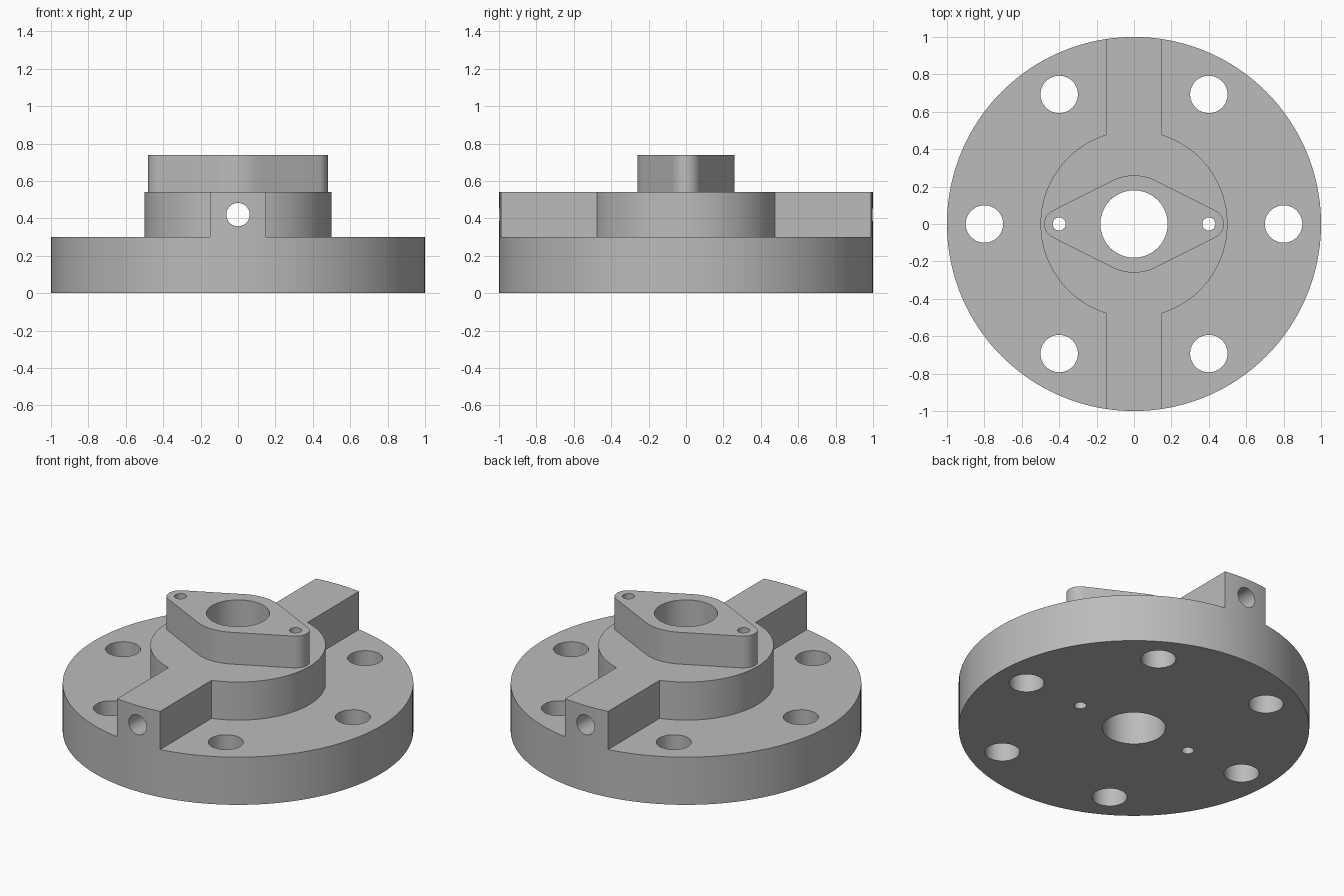
import bpy
import bmesh
from math import acos, cos, sin, pi, radians
from mathutils import Matrix

if "Cube" in bpy.data.objects:
    bpy.data.objects.remove(bpy.data.objects["Cube"], do_unlink=True)

grey = bpy.data.materials.new("machined grey")
grey.use_nodes = True
grey.diffuse_color = (0.5, 0.5, 0.5, 1)
grey.node_tree.nodes["Principled BSDF"].inputs["Base Color"].default_value = (0.5, 0.5, 0.5, 1)


def arc(radius, start, end, steps, cx=0.0):
    """Points on an arc in the xy plane, both ends included."""
    angles = [start + (end - start) * i / steps for i in range(steps + 1)]
    return [(cx + radius * cos(a), radius * sin(a)) for a in angles]


def circle(radius, steps):
    return arc(radius, 0, 2 * pi, steps)[:-1]


def prism(name, outline, bottom, top, matrix=Matrix()):
    """Extrude a counter-clockwise outline from bottom to top."""
    bm = bmesh.new()
    base = bm.faces.new([bm.verts.new((x, y, bottom)) for x, y in outline])
    side = bmesh.ops.extrude_face_region(bm, geom=[base], use_keep_orig=True)
    verts = [v for v in side["geom"] if isinstance(v, bmesh.types.BMVert)]
    bmesh.ops.translate(bm, verts=verts, vec=(0, 0, top - bottom))
    bmesh.ops.recalc_face_normals(bm, faces=bm.faces)
    bm.transform(matrix)
    mesh = bpy.data.meshes.new(name)
    bm.to_mesh(mesh)
    bm.free()
    mesh.materials.append(grey)
    obj = bpy.data.objects.new(name, mesh)
    bpy.context.collection.objects.link(obj)
    return obj


def combine(body, tool, operation):
    """Apply a boolean and discard the tool."""
    tool.hide_render = True
    mod = body.modifiers.new(tool.name, "BOOLEAN")
    mod.operation = operation
    mod.solver = "EXACT"
    mod.object = tool
    bpy.context.view_layer.objects.active = body
    bpy.ops.object.modifier_apply(modifier=mod.name)
    bpy.data.objects.remove(tool, do_unlink=True)


# Round blank as tall as the hub and arms
body = prism("flanged_hub", circle(1.0, 160), 0, 0.54)

# Side pockets leave the round hub and the two arms standing
reach = acos(0.15 / 0.5)
pocket = [(0.15, -1.2), (1.2, -1.2), (1.2, 1.2), (0.15, 1.2)] + arc(0.5, reach, -reach, 48)
for turn in (0, pi):
    combine(body, prism("pocket_cutter", pocket, 0.3, 0.8, Matrix.Rotation(turn, 4, "Z")), "DIFFERENCE")

# Diamond flange: tangent hull around the bore and both ears
tangent = acos((0.26 - 0.08) / 0.4)
flange = (arc(0.08, -tangent, tangent, 24, 0.4)
          + arc(0.26, tangent, pi - tangent, 16)
          + arc(0.08, pi - tangent, pi + tangent, 24, -0.4)
          + arc(0.26, pi + tangent, 2 * pi - tangent, 16))
combine(body, prism("top_flange", flange, 0.45, 0.74), "UNION")

# Vertical holes: main bore, ear screws and bolt circle
holes = [(0.18, 0, 0, 64), (0.035, 0.4, 0, 32), (0.035, -0.4, 0, 32)]
holes += [(0.1, 0.8 * cos(radians(a)), 0.8 * sin(radians(a)), 48) for a in range(0, 360, 60)]
for radius, x, y, steps in holes:
    place = Matrix.Translation((x, y, 0))
    combine(body, prism("hole_cutter", circle(radius, steps), -0.2, 1, place), "DIFFERENCE")

# Cross hole running through both arms
across = Matrix.Translation((0, 0, 0.42)) @ Matrix.Rotation(pi / 2, 4, "X")
combine(body, prism("cross_hole_cutter", circle(0.0625, 40), -1.2, 1.2, across), "DIFFERENCE")

bpy.ops.object.select_all(action="DESELECT")
body.select_set(True)
bpy.context.view_layer.objects.active = body
bpy.ops.object.shade_smooth_by_angle(angle=radians(30))
